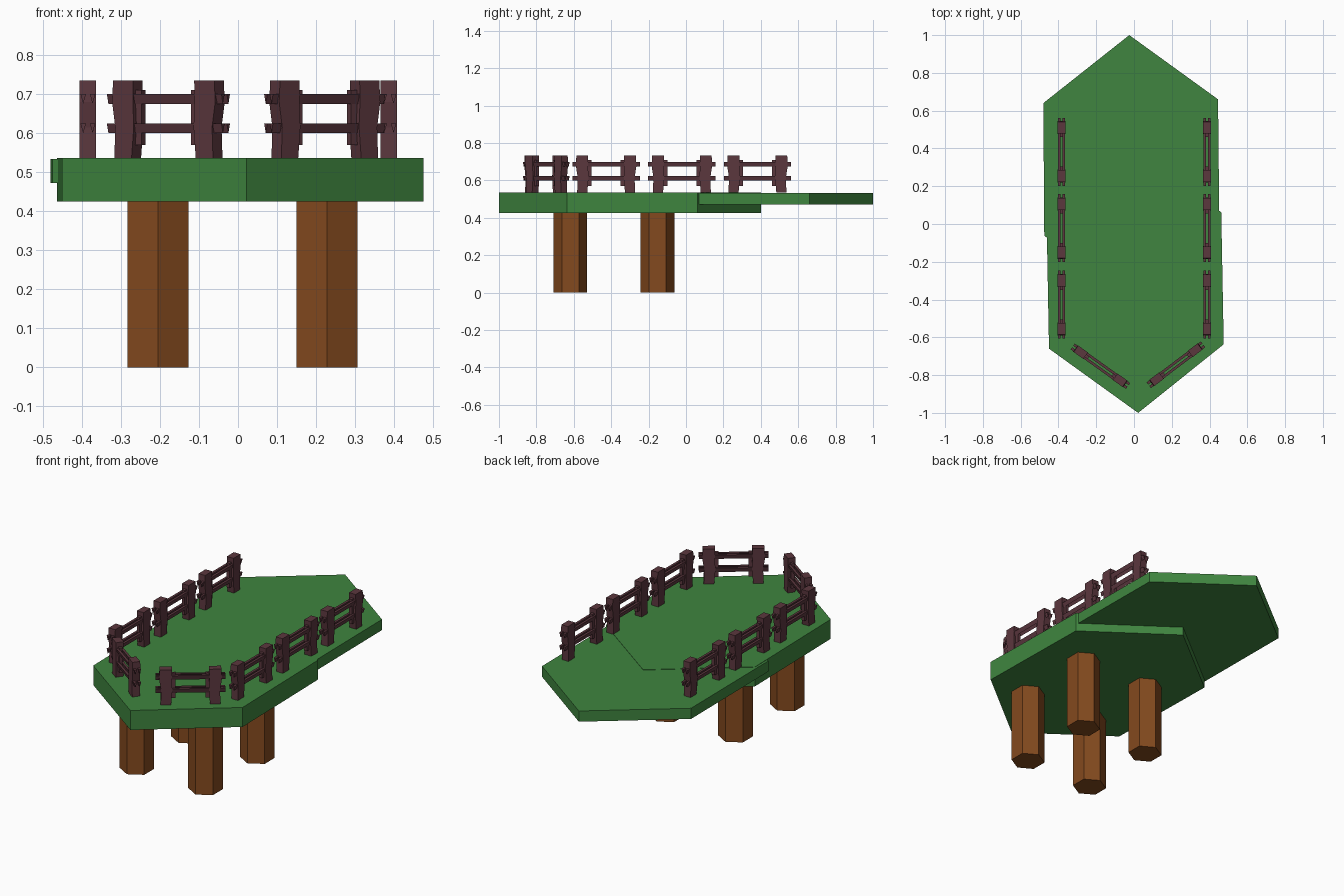
import bpy, math
from mathutils import Matrix, Vector

if "Cube" in bpy.data.objects:
    bpy.data.objects.remove(bpy.data.objects["Cube"])


def material(name, rgb):
    m = bpy.data.materials.new(name)
    m.diffuse_color = (*rgb, 1)
    m.use_nodes = True
    m.node_tree.nodes["Principled BSDF"].inputs["Base Color"].default_value = m.diffuse_color
    return m


GREEN = material("grass_green", (0.05, 0.235, 0.05))
BROWN = material("leg_brown", (0.23, 0.068, 0.013))
WOOD = material("fence_wood", (0.105, 0.038, 0.048))


def prism(profile, vec):
    """Extrude a flat outline along vec; returns (verts, faces)."""
    n = len(profile)
    a = [Vector(p) for p in profile]
    verts = a + [p + Vector(vec) for p in a]
    faces = [tuple(range(n))[::-1], tuple(range(n, 2 * n))]
    faces += [(i, (i + 1) % n, n + (i + 1) % n, n + i) for i in range(n)]
    return verts, faces


def build(name, parts, mat, matrix=Matrix()):
    import bmesh
    bm = bmesh.new()
    for verts, faces in parts:
        vs = [bm.verts.new(matrix @ v) for v in verts]
        for f in faces:
            bm.faces.new([vs[i] for i in f])
    bmesh.ops.recalc_face_normals(bm, faces=bm.faces)
    me = bpy.data.meshes.new(name)
    bm.to_mesh(me)
    bm.free()
    me.materials.append(mat)
    ob = bpy.data.objects.new(name, me)
    bpy.context.collection.objects.link(ob)
    return ob


def slab(name, outline, z0, z1):
    build(name, [prism([(x, y, z0) for x, y in outline], (0, 0, z1 - z0))], GREEN)


# Two overlapping stretched hexagon decks, the front one thicker
slab("front_deck", [(0.022, -1), (0.475, -0.637), (0.462, 0.062),
                    (-0.01, 0.4), (-0.463, 0.04), (-0.45, -0.66)], 0.424, 0.535)
slab("rear_deck", [(-0.025, 1), (0.445, 0.66), (0.452, -0.04),
                   (-0.005, -0.4), (-0.475, -0.062), (-0.48, 0.64)], 0.472, 0.533)

# Hexagonal legs
for row, y in (("front", -0.618), ("rear", -0.152)):
    for side, x in (("left", -0.205), ("right", 0.228)):
        ring = [(x + 0.09 * math.sin(i * math.pi / 3),
                 y + 0.09 * math.cos(i * math.pi / 3), 0) for i in range(6)]
        build(f"{row}_{side}_leg", [prism(ring, (0, 0, 0.43))], BROWN)


def fence(name, x, y, angle):
    parts = []
    for s in (-1, 1):
        c = s * 0.128
        # Crooked post
        post = [(-0.027, 0), (0.027, 0), (0.024, 0.08), (0.034, 0.145),
                (0.031, 0.2), (-0.032, 0.2), (-0.031, 0.145), (-0.034, 0.08)]
        parts.append(prism([(c + s * u, -0.021, z) for u, z in post], (0, 0.042, 0)))
        # Short inner batten beside each post
        batten = [(0, 0.035), (-0.05, 0.035), (-0.05, 0.175), (0, 0.175)]
        parts.append(prism([(c + s * u, -0.009, z) for u, z in batten], (0, 0.018, 0)))
    # Paired triangular rails
    for z in (0.078, 0.153):
        for v in (-0.012, 0.012):
            tri = [(-0.18, v - 0.007, z + 0.012), (-0.18, v + 0.007, z + 0.012),
                   (-0.18, v, z - 0.013)]
            parts.append(prism(tri, (0.36, 0, 0)))
    m = Matrix.Translation((x, y, 0.534)) @ Matrix.Rotation(math.radians(angle), 4, 'Z')
    build(name, parts, WOOD, m)


# Side fences and the two angled front fences
for i, y in enumerate((0.382, -0.022, -0.427)):
    fence(f"left_fence_{i + 1}", -0.384, y, 90)
    fence(f"right_fence_{i + 1}", 0.386, y, 90)
fence("front_left_fence", -0.178, -0.753, -35.5)
fence("front_right_fence", 0.222, -0.745, 37)
